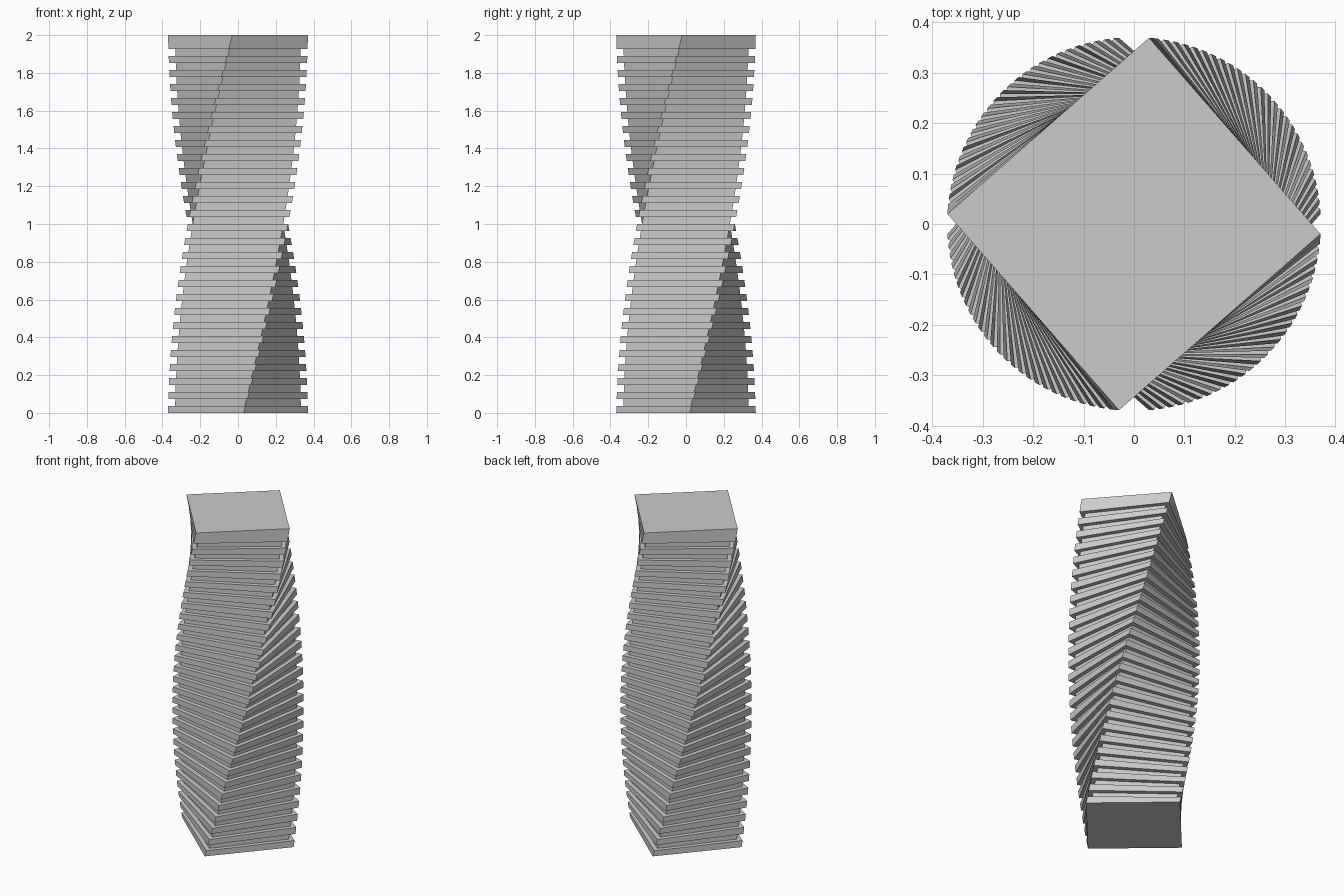
import bpy, bmesh, math

if "Cube" in bpy.data.objects:
    bpy.data.objects.remove(bpy.data.objects["Cube"])

FLOORS = 54
STEP = 2.0 / FLOORS
HX, HY = 0.2655, 0.2585      # half width and depth of the wide slabs
INSET = 0.026                # setback of the recessed floors
TWIST = math.radians(82.3)   # total turn from base to roof


def ring(bm, z, inset):
    """Rectangular outline at height z, turned according to its height."""
    a = TWIST * (z / 2.0 - 0.5)
    c, s = math.cos(a), math.sin(a)
    x, y = HX - inset, HY - inset
    corners = [(-x, -y), (x, -y), (x, y), (-x, y)]
    return [bm.verts.new((px * c - py * s, px * s + py * c, z)) for px, py in corners]


def bridge(bm, low, high):
    for i in range(4):
        j = (i + 1) % 4
        bm.faces.new((low[i], low[j], high[j], high[i]))


bm = bmesh.new()

# Alternate projecting slabs and recessed floors; the roof floor projects too
previous = None
for i in range(FLOORS):
    inset = INSET if i % 2 and i < FLOORS - 1 else 0.0
    if previous is None:
        low = ring(bm, 0.0, inset)
        bm.faces.new(low[::-1])
    elif inset == last_inset:
        low = previous
    else:
        low = ring(bm, i * STEP, inset)
        bridge(bm, previous, low)
    previous = ring(bm, (i + 1) * STEP, inset)
    bridge(bm, low, previous)
    last_inset = inset
bm.faces.new(previous)

bmesh.ops.recalc_face_normals(bm, faces=bm.faces)
mesh = bpy.data.meshes.new("twisted_tower")
bm.to_mesh(mesh)
bm.free()
tower = bpy.data.objects.new("twisted_tower", mesh)
bpy.context.collection.objects.link(tower)
